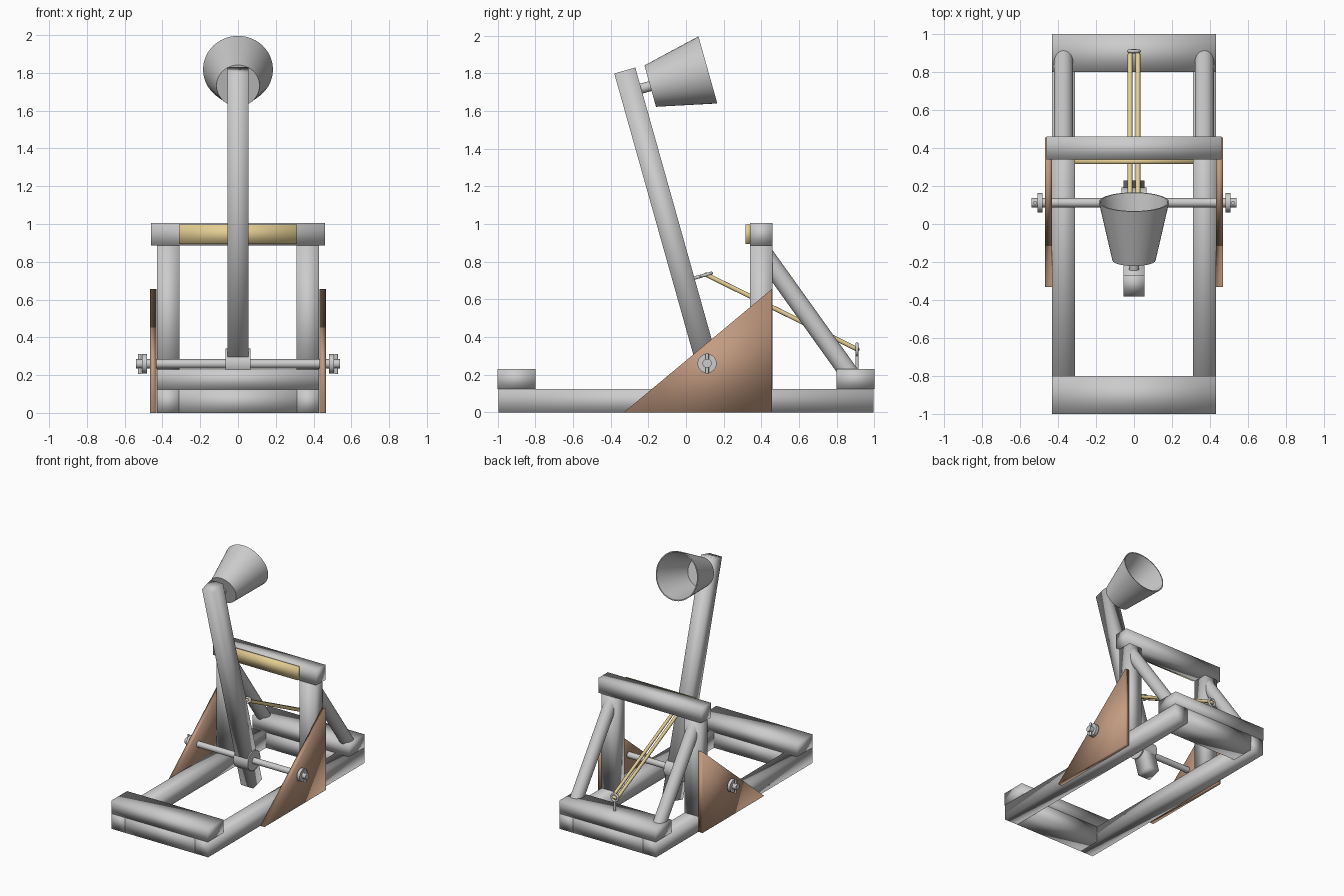
import bpy, bmesh, math
from mathutils import Vector, Matrix

if "Cube" in bpy.data.objects:
    bpy.data.objects.remove(bpy.data.objects["Cube"])


def material(name, rgb):
    m = bpy.data.materials.new(name)
    m.diffuse_color = (*rgb, 1)
    m.use_nodes = True
    m.node_tree.nodes["Principled BSDF"].inputs["Base Color"].default_value = m.diffuse_color
    return m


BROWN = material("brown_board", (0.55, 0.33, 0.22))
TAN = material("tan_cord", (0.78, 0.62, 0.30))


def finish(name, bm, mat=None, angle=None):
    """Turn a bmesh into an object; angle=None gives fully soft shading."""
    bmesh.ops.recalc_face_normals(bm, faces=bm.faces[:])
    me = bpy.data.meshes.new(name)
    bm.to_mesh(me)
    bm.free()
    ob = bpy.data.objects.new(name, me)
    bpy.context.collection.objects.link(ob)
    if mat:
        me.materials.append(mat)
    for p in me.polygons:
        p.use_smooth = True
    if angle:
        bpy.ops.object.select_all(action='DESELECT')
        ob.select_set(True)
        bpy.context.view_layer.objects.active = ob
        bpy.ops.object.shade_smooth_by_angle(angle=math.radians(angle))
    return ob


def box(name, x, y, z, mat=None):
    """Box from (min, max) ranges."""
    bm = bmesh.new()
    bmesh.ops.create_cube(bm, size=1)
    for v in bm.verts:
        v.co = [(r[0] + r[1]) / 2 + c * (r[1] - r[0]) for c, r in zip(v.co, (x, y, z))]
    return finish(name, bm, mat)


def rod(name, a, b, r, mat=None, seg=32):
    """Capped cylinder between two points."""
    a, b = Vector(a), Vector(b)
    d = b - a
    bm = bmesh.new()
    m = Matrix.Translation((a + b) / 2) @ d.to_track_quat('Z', 'Y').to_matrix().to_4x4()
    bmesh.ops.create_cone(bm, cap_ends=True, segments=seg, radius1=r, radius2=r,
                          depth=d.length, matrix=m)
    return finish(name, bm, mat, 40)


def loop_curve(name, pts, r, mat=None):
    """Round closed tube through points."""
    cu = bpy.data.curves.new(name, 'CURVE')
    cu.dimensions = '3D'
    cu.bevel_depth = r
    cu.bevel_resolution = 3
    sp = cu.splines.new('POLY')
    sp.points.add(len(pts) - 1)
    for p, co in zip(sp.points, pts):
        p.co = (*co, 1)
    sp.use_cyclic_u = True
    if mat:
        cu.materials.append(mat)
    ob = bpy.data.objects.new(name, cu)
    bpy.context.collection.objects.link(ob)
    return ob


def ring(name, centre, u, v, radius, r):
    c = Vector(centre)
    angles = [2 * math.pi * i / 28 for i in range(28)]
    return loop_curve(name, [c + radius * (math.cos(t) * Vector(u) + math.sin(t) * Vector(v))
                             for t in angles], r)


# Base cross beams: a lower one between the rails and an upper one over them
for label, s in (("front", -1), ("back", 1)):
    y = sorted((s * 0.8, s * 0.995))
    box(label + "_lower_beam", (-0.312, 0.312), y, (0, 0.125))
    box(label + "_upper_beam", (-0.43, 0.43), sorted((s * 0.8, s)), (0.125, 0.23))

# Parts repeated on both sides
for label, s in (("left", -1), ("right", 1)):
    span = sorted((s * 0.31, s * 0.43))
    box(label + "_rail", span, (-0.995, 0.995), (0, 0.125))
    box(label + "_post", span, (0.34, 0.46), (0.125, 0.885))
    rod(label + "_brace", (s * 0.37, 0.88, 0.188), (s * 0.37, 0.41, 0.844), 0.05)

    # Triangular side board
    bm = bmesh.new()
    f = bm.faces.new([bm.verts.new((s * 0.432, y, z))
                      for y, z in ((-0.33, 0), (0.456, 0), (0.456, 0.655))])
    ext = bmesh.ops.extrude_face_region(bm, geom=[f])
    bmesh.ops.translate(bm, vec=(s * 0.035, 0, 0),
                        verts=[g for g in ext["geom"] if isinstance(g, bmesh.types.BMVert)])
    finish(label + "_side_board", bm, BROWN)

    # Axle washer and retaining pin
    rod(label + "_washer", (s * 0.482, 0.112, 0.26), (s * 0.507, 0.112, 0.26), 0.051)
    rod(label + "_pin", (s * 0.52, 0.112, 0.207), (s * 0.52, 0.112, 0.313), 0.009, seg=16)

# Stop bar with its pad
box("stop_bar", (-0.46, 0.46), (0.34, 0.46), (0.885, 1.005))
box("stop_pad", (-0.312, 0.312), (0.316, 0.342), (0.895, 0.998), TAN)

# Axle and arm hub
axle = Vector((0, 0.112, 0.26))
rod("axle", axle - Vector((0.54, 0, 0)), axle + Vector((0.54, 0, 0)), 0.024)
rod("arm_hub", axle - Vector((0.065, 0, 0)), axle + Vector((0.065, 0, 0)), 0.08)

# Throwing arm, leaning towards the front
tilt = math.radians(15.7)
along = Vector((0, -math.sin(tilt), math.cos(tilt)))
normal = Vector((0, math.cos(tilt), math.sin(tilt)))
arm = box("throwing_arm", (-0.055, 0.055), (-0.058, 0.058), (-0.222, 1.615))
arm.matrix_world = Matrix.Translation(axle) @ Matrix.Rotation(tilt, 4, 'X')

# Cup: thin open bucket lathed about the arm's normal
base = Vector((0, -0.19, 1.732))
profile = [(0, 0), (0.114, 0), (0.185, 0.318), (0.177, 0.318), (0.107, 0.012), (0, 0.012)]
side = Vector((1, 0, 0))
bm = bmesh.new()
vs = [bm.verts.new(base + side * r + normal * h) for r, h in profile]
edges = [bm.edges.new(p) for p in zip(vs, vs[1:])]
bmesh.ops.spin(bm, geom=vs + edges, cent=base, axis=normal, angle=2 * math.pi, steps=48)
bmesh.ops.remove_doubles(bm, verts=bm.verts[:], dist=0.0005)
finish("cup", bm, None, 40)
rod("cup_neck", base - normal * 0.09, base + normal * 0.005, 0.027)

# Eye bolts on the arm and on the back beam
top_eye = Vector((0, 0.108, 0.731))
low_eye = Vector((0, 0.908, 0.335))
ring("arm_eye", top_eye, side, normal, 0.028, 0.009)
rod("arm_eye_shank", top_eye - normal * 0.14, top_eye - normal * 0.028, 0.009, seg=16)
ring("beam_eye", low_eye, side, (0, 0, 1), 0.028, 0.009)
rod("beam_eye_shank", low_eye - Vector((0, 0, 0.13)), low_eye - Vector((0, 0, 0.028)), 0.009, seg=16)

# Doubled cord between the eyes
d = (low_eye - top_eye).normalized()
w = 0.021
pts = []
for end, sgn in ((low_eye - d * 0.02, 1), (top_eye + d * 0.02, -1)):
    for i in range(11):
        t = math.pi * i / 10
        pts.append(end + sgn * w * (math.cos(t) * side + math.sin(t) * d))
loop_curve("cord", pts, 0.0125, TAN)
